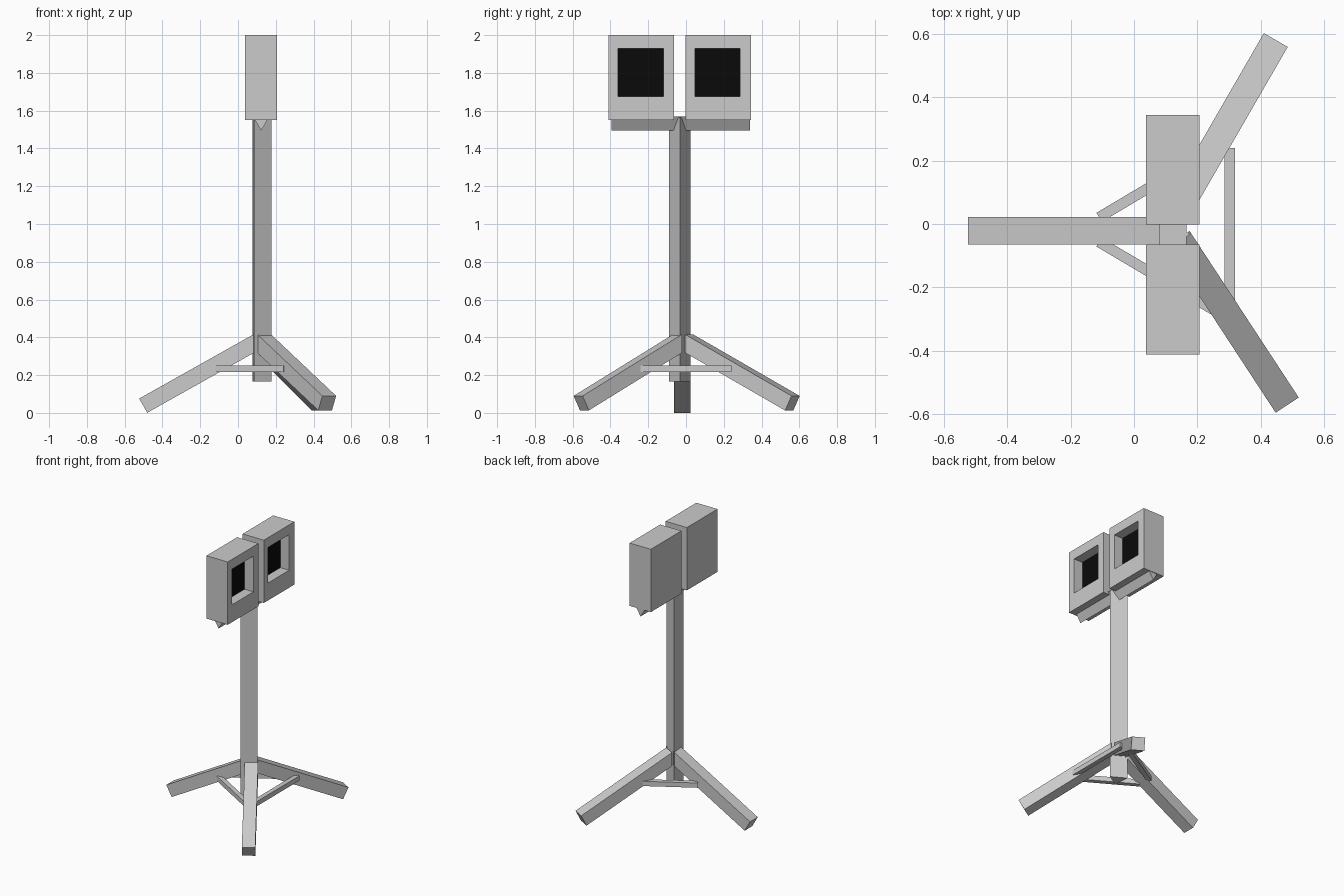
import bpy, bmesh
from mathutils import Vector

if "Cube" in bpy.data.objects:
    bpy.data.objects.remove(bpy.data.objects["Cube"])

Z = Vector((0, 0, 1))
black = bpy.data.materials.new("black_glass")
black.diffuse_color = (0.003, 0.003, 0.003, 1)
black.use_nodes = True
black.node_tree.nodes["Principled BSDF"].inputs["Base Color"].default_value = black.diffuse_color


def finish(name, bm, mat=None):
    bmesh.ops.recalc_face_normals(bm, faces=bm.faces)
    me = bpy.data.meshes.new(name)
    bm.to_mesh(me)
    bm.free()
    ob = bpy.data.objects.new(name, me)
    bpy.context.collection.objects.link(ob)
    if mat:
        me.materials.append(mat)
    return ob


def prism(name, start, end):
    """Solid lofted between two matching end profiles."""
    bm = bmesh.new()
    a = [bm.verts.new(p) for p in start]
    b = [bm.verts.new(p) for p in end]
    bm.faces.new(a)
    bm.faces.new(b)
    n = len(a)
    for i in range(n):
        bm.faces.new((a[i], a[(i + 1) % n], b[(i + 1) % n], b[i]))
    return finish(name, bm)


# Triangular pole
tri = [(0.084, -0.09), (0.178, -0.032), (0.077, 0.025)]
prism("pole", [(x, y, 0.165) for x, y in tri], [(x, y, 1.565) for x, y in tri])

# Triangular crossbar under the lamps, point down
tri = [(0.079, 1.568), (0.166, 1.568), (0.1225, 1.495)]
prism("crossbar", [(x, -0.395, z) for x, z in tri], [(x, 0.34, z) for x, z in tri])


# Sloping legs: plumb cut at the pole, square cut at the foot
def leg(name, start, end):
    s, e = Vector(start), Vector(end)
    d = (e - s).normalized()
    side = d.cross(Z).normalized() * 0.0435
    down = side.cross(d).normalized()
    if down.z > 0:
        down = -down
    t = 0.0865
    drop = -Z * (t / abs(down.z))
    prism(name,
          [s - side, s + side, s + side + drop, s - side + drop],
          [e - side, e + side, e + side + down * t, e - side + down * t])


leg("left_leg", (0.088, -0.021, 0.419), (-0.523, -0.021, 0.076))
leg("back_leg", (0.122, 0.017, 0.415), (0.447, 0.58, 0.09))
leg("front_leg", (0.139, -0.046, 0.415), (0.483, -0.571, 0.09))


# Thin braces tying the legs together
def brace(name, start, end):
    s, e = Vector((*start, 0.233)), Vector((*end, 0.233))
    side = (e - s).cross(Z).normalized() * 0.0165
    up = Z * 0.017
    prism(name, *[[p - side - up, p + side - up, p + side + up, p - side + up]
                  for p in (s, e)])


brace("back_brace", (-0.11, 0.021), (0.27, 0.247))
brace("front_brace", (-0.11, -0.057), (0.25, -0.27))
brace("right_brace", (0.302, -0.27), (0.302, 0.24))


# Lamp heads: boxes with a recessed black window facing +x
def lamp(name, y0, y1, w0, w1):
    x0, x1, xr = 0.038, 0.206, 0.136

    def rect(x, a, b, lo, hi):
        return [(x, a, lo), (x, b, lo), (x, b, hi), (x, a, hi)]

    window = (w0, w1, 1.675, 1.93)
    outer = (y0, y1, 1.55, 2.0)
    bm = bmesh.new()
    rings = [[bm.verts.new(p) for p in r] for r in
             (rect(x0, *outer), rect(x1, *outer), rect(x1, *window), rect(xr, *window))]
    bm.faces.new(rings[0])
    for a, b in zip(rings, rings[1:]):
        for i in range(4):
            j = (i + 1) % 4
            bm.faces.new((a[i], a[j], b[j], b[i]))
    finish(name + "_housing", bm)
    bm = bmesh.new()
    bm.faces.new([bm.verts.new(p) for p in rect(xr, *window)])
    finish(name + "_window", bm, black)


lamp("front_lamp", -0.411, -0.064, -0.36, -0.12)
lamp("back_lamp", -0.002, 0.344, 0.047, 0.285)
